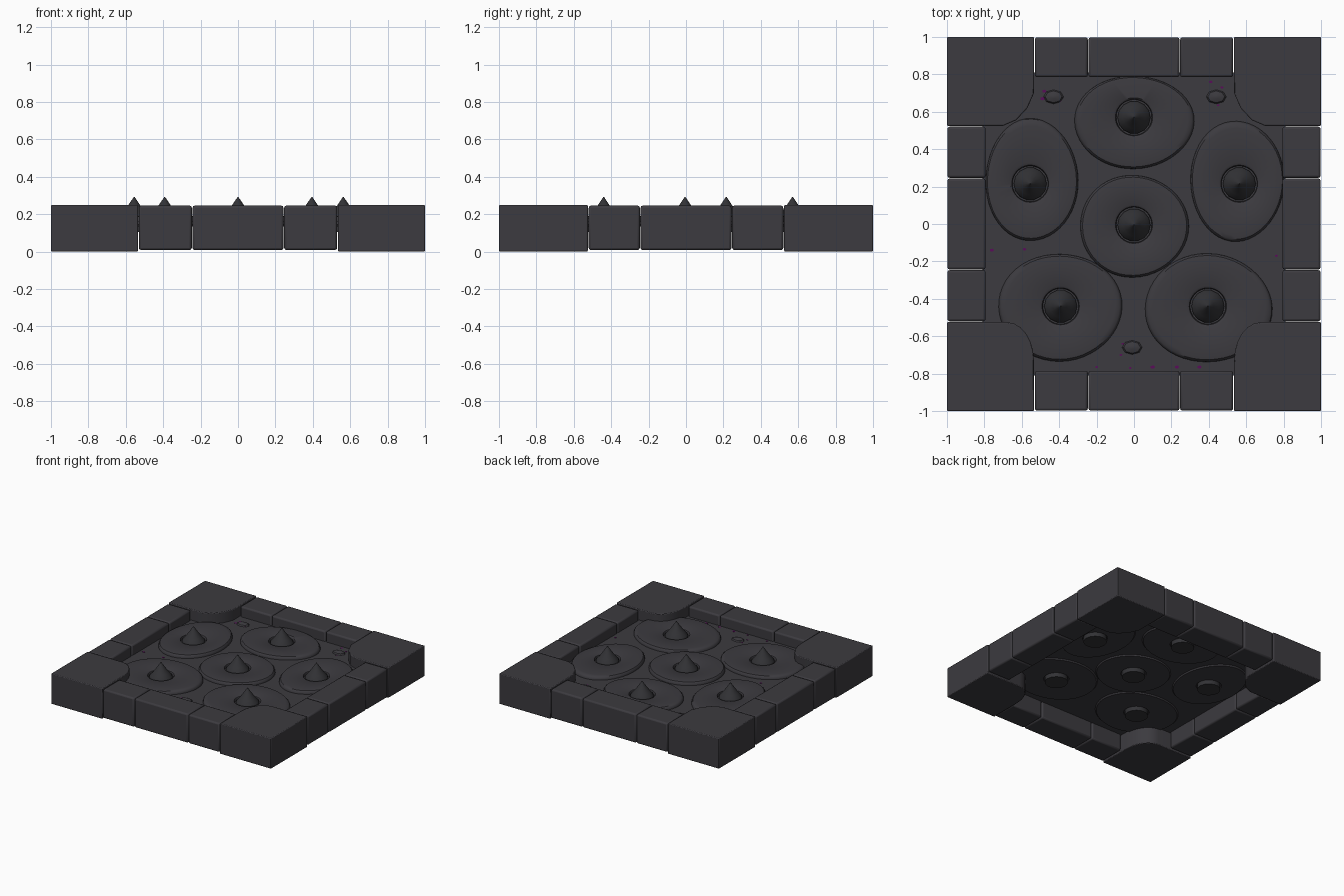
import bpy, bmesh, math, random

if "Cube" in bpy.data.objects:
    bpy.data.objects.remove(bpy.data.objects["Cube"])
random.seed(4)


def material(name, col):
    m = bpy.data.materials.new(name)
    m.diffuse_color = (*col, 1)
    m.use_nodes = True
    m.node_tree.nodes["Principled BSDF"].inputs["Base Color"].default_value = m.diffuse_color
    return m


STONE = material("dark stone", (0.045, 0.043, 0.050))
IRON = material("dark iron", (0.032, 0.032, 0.036))
PURPLE = material("purple fleck", (0.10, 0.004, 0.10))


def finish(bm, name, mat, bevel=0, smooth=35):
    bmesh.ops.recalc_face_normals(bm, faces=bm.faces)
    me = bpy.data.meshes.new(name)
    bm.to_mesh(me)
    bm.free()
    me.materials.append(mat)
    ob = bpy.data.objects.new(name, me)
    bpy.context.collection.objects.link(ob)
    if bevel:
        b = ob.modifiers.new("bevel", 'BEVEL')
        b.width, b.segments, b.limit_method = bevel, 2, 'ANGLE'
    bpy.ops.object.select_all(action='DESELECT')
    ob.select_set(True)
    bpy.context.view_layer.objects.active = ob
    bpy.ops.object.shade_smooth_by_angle(angle=math.radians(smooth))
    return ob


def prism(name, pts, z0, z1, mat, bevel=0):
    bm = bmesh.new()
    lo = [bm.verts.new((x, y, z0)) for x, y in pts]
    hi = [bm.verts.new((x, y, z1)) for x, y in pts]
    bm.faces.new(lo)
    bm.faces.new(hi)
    for i in range(len(pts)):
        j = (i + 1) % len(pts)
        bm.faces.new((lo[i], lo[j], hi[j], hi[i]))
    return finish(bm, name, mat, bevel)


def rect(x0, x1, y0, y1):
    return [(x0, y0), (x1, y0), (x1, y1), (x0, y1)]


def loft(name, rings, mat, closed=False):
    """Skin a stack of rings; either cap both ends or join them up."""
    bm = bmesh.new()
    vs = [[bm.verts.new(p) for p in r] for r in rings]
    n = len(vs[0])
    for a, b in zip(vs, vs[1:] + (vs[:1] if closed else [])):
        for i in range(n):
            j = (i + 1) % n
            bm.faces.new((a[i], a[j], b[j], b[i]))
    if not closed:
        bm.faces.new(vs[0])
        bm.faces.new(vs[-1])
    return finish(bm, name, mat)


# Edge stones: three along every side
spans = [(-0.53, -0.247), (-0.243, 0.243), (0.247, 0.53)]
for k, (a, b) in enumerate(spans):
    for s, side in ((1, "back"), (-1, "front")):
        y0, y1 = sorted((s * 0.785, s * 0.998))
        prism(f"{side}_edge_stone_{k}", rect(a, b, y0, y1), 0.008, 0.246, STONE, 0.012)
    a, b = max(a, -0.52), min(b, 0.52)
    for s, side in ((1, "right"), (-1, "left")):
        x0, x1 = sorted((s * 0.793, s * 0.998))
        prism(f"{side}_edge_stone_{k}", rect(x0, x1, a, b), 0.008, 0.246, STONE, 0.012)

# Corner stones: the back pair is chamfered, the front pair rounded
for s, side in ((1, "right"), (-1, "left")):
    back = [(1, 1), (0.535, 1), (0.535, 0.70), (0.57, 0.62), (0.63, 0.555), (0.70, 0.525), (1, 0.525)]
    front = [(1, -1), (0.535, -1), (0.535, -0.73)]
    for i in range(1, 7):
        t = i / 6 * math.pi / 2
        front.append((0.68 - 0.145 * math.cos(t), -0.73 + 0.205 * math.sin(t)))
    front.append((1, -0.525))
    for label, pts in (("back", back), ("front", front)):
        prism(f"{label}_{side}_corner_stone", [(s * x, y) for x, y in pts],
              0, 0.25, STONE, 0.006)

# Thin floor inside the frame
prism("floor", rect(-0.81, 0.81, -0.81, 0.81), 0.145, 0.162, STONE)

# Round slabs: centre x, y, radii, spike x, y
slabs = [
    (0.0, -0.012, 0.29, 0.273, 0.0, -0.005),
    (0.0, 0.545, 0.32, 0.248, 0.0, 0.57),
    (-0.547, 0.235, 0.247, 0.327, -0.555, 0.215),
    (0.55, 0.23, 0.25, 0.322, 0.563, 0.215),
    (-0.395, -0.445, 0.33, 0.287, -0.392, -0.44),
    (0.397, -0.45, 0.34, 0.29, 0.395, -0.44),
]
N = 48
slab_profile = [(0, 0.135), (0, 0.176), (0.02, 0.184), (0.08, 0.19), (0.84, 0.19),
                (0.94, 0.187), (0.985, 0.178), (1, 0.165), (1, 0.145), (0.96, 0.135)]
spike_profile = [(0.088, 0.105), (0.088, 0.172), (0.082, 0.185), (0.06, 0.21),
                 (0.032, 0.248), (0.002, 0.292)]
for k, (cx, cy, rx, ry, sx, sy) in enumerate(slabs):
    ph = random.uniform(0, 6)
    rings = []
    for t, z in slab_profile:
        ring = []
        for i in range(N):
            a = 2 * math.pi * i / N
            w = 1 + 0.012 * math.sin(3 * a + ph)
            ox, oy = cx + rx * w * math.cos(a), cy + ry * w * math.sin(a)
            hx, hy = sx + 0.095 * math.cos(a), sy + 0.095 * math.sin(a)
            ring.append((hx + (ox - hx) * t, hy + (oy - hy) * t, z))
        rings.append(ring)
    loft(f"round_slab_{k}", rings, STONE, closed=True)
    # Spike standing in the slab's hole, its peg showing below
    M = 14
    loft(f"spike_{k}", [[(sx + r * math.cos(2 * math.pi * i / M),
                          sy + r * math.sin(2 * math.pi * i / M), z)
                         for i in range(M)] for r, z in spike_profile], IRON)

# Low pebbles and purple flecks on the floor
for k, (x, y) in enumerate([(-0.43, 0.68), (0.44, 0.68), (-0.01, -0.66)]):
    loft(f"pebble_{k}", [[(x + r * math.cos(i * math.pi / 4), y + 0.7 * r * math.sin(i * math.pi / 4), z)
                          for i in range(8)] for r, z in ((0.06, 0.155), (0.045, 0.172), (0.015, 0.18))], STONE)
flecks = [(-0.49, 0.67), (-0.48, 0.71), (-0.40, 0.66), (0.45, 0.635), (0.41, 0.76), (0.47, 0.73),
          (-0.07, -0.70), (-0.06, -0.64), (-0.02, -0.77), (0.10, -0.765), (0.23, -0.765),
          (0.35, -0.765), (-0.76, -0.14), (-0.20, -0.765), (0.76, -0.17), (-0.585, -0.135)]
for k, (x, y) in enumerate(flecks):
    r = random.uniform(0.007, 0.014)
    prism(f"fleck_{k}", [(x + r * math.cos(i * 1.2566), y + 0.7 * r * math.sin(i * 1.2566))
                         for i in range(5)], 0.158, 0.164, PURPLE)
